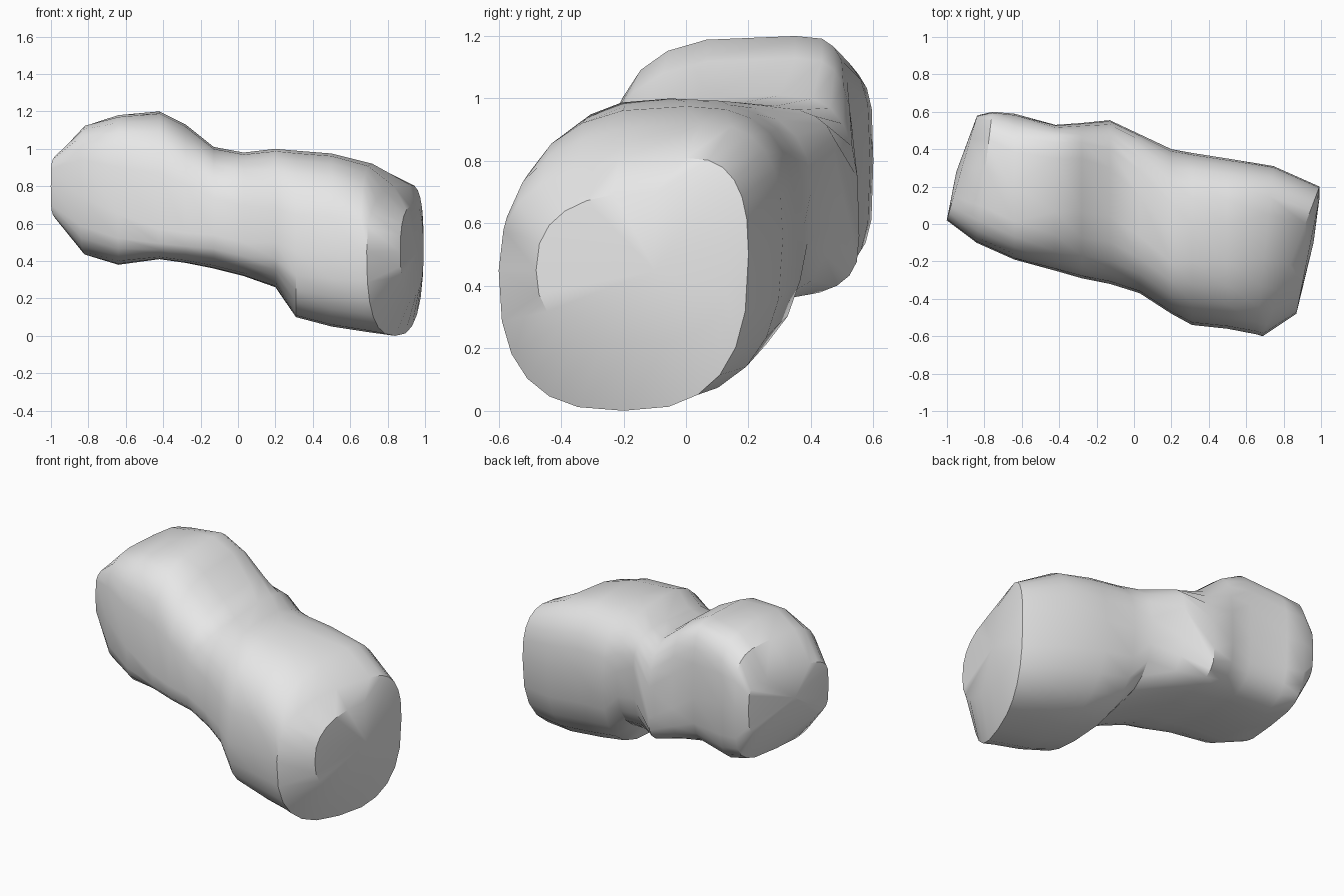
import bpy, bmesh
from math import sin, cos, pi, radians

cube = bpy.data.objects.get("Cube")
if cube:
    bpy.data.objects.remove(cube, do_unlink=True)

SIDES = 24

grey = bpy.data.materials.new("plain_grey")
grey.use_nodes = True
colour = (0.8, 0.8, 0.8, 1)
grey.diffuse_color = colour
grey.node_tree.nodes["Principled BSDF"].inputs["Base Color"].default_value = colour

# Cross-sections along the body: x, lean, front y, back y, bottom z, top z,
# y of the crest, y of the keel, z of the front bulge, z of the back bulge, roundness
sections = [
    (-.92, .29, .02, .58, .62, .97, .3, .3, .8, .8, .45),
    (-.80, .12, -.10, .60, .43, 1.13, .3, .25, .75, .8, .5),
    (-.64, 0, -.19, .59, .38, 1.18, .2, .2, .65, .8, .55),
    (-.42, 0, -.25, .53, .41, 1.20, .35, .15, .57, .75, .55),
    (-.28, 0, -.29, .54, .39, 1.13, .35, .15, .55, .65, .6),
    (-.13, 0, -.32, .555, .36, 1.01, .3, .2, .54, .56, .65),
    (.03, 0, -.37, .48, .32, .98, .15, .1, .5, .8, .65),
    (.20, 0, -.48, .40, .26, 1.0, -.05, 0, .5, .7, .75),
    (.31, 0, -.54, .38, .10, .99, 0, -.15, .45, .6, .75),
    (.50, 0, -.56, .35, .05, .975, 0, -.2, .45, .6, .75),
    (.70, .1, -.59, .31, .02, .92, .05, -.2, .45, .55, .75),
    (.84, .38, -.60, .20, 0, .81, 0, -.2, .45, .5, .75),
    (.93, .2, -.48, .14, .22, .70, -.1, -.15, .45, .45, .8),
]


def ring(bm, x, lean, y0, y1, z0, z1, crest, keel, front, back, power):
    """Join the four extreme points of a section with soft corner arcs."""
    quarters = [
        ((y1, back), (crest, z1)),
        ((crest, z1), (y0, front)),
        ((y0, front), (keel, z0)),
        ((keel, z0), (y1, back)),
    ]
    verts = []
    steps = SIDES // 4
    for q, (a, b) in enumerate(quarters):
        for i in range(steps):
            t = pi / 2 * i / steps
            c, s = cos(t) ** power, sin(t) ** power
            if q % 2 == 0:
                y, z = b[0] + (a[0] - b[0]) * c, a[1] + (b[1] - a[1]) * s
            else:
                y, z = a[0] + (b[0] - a[0]) * s, b[1] + (a[1] - b[1]) * c
            verts.append(bm.verts.new((x + lean * (y - (y0 + y1) / 2), y, z)))
    return verts


# Body: two blunt lobes joined by a waist
bm = bmesh.new()
rings = [ring(bm, *s) for s in sections]
for a, b in zip(rings, rings[1:]):
    for i in range(SIDES):
        j = (i + 1) % SIDES
        bm.faces.new((a[i], a[j], b[j], b[i]))

# End caps
for loop, tip in ((rings[0], (-.95, .28, .8)), (rings[-1], (.96, -.1, .45))):
    point = bm.verts.new(tip)
    for i in range(SIDES):
        bm.faces.new((loop[i], loop[(i + 1) % SIDES], point))
bmesh.ops.recalc_face_normals(bm, faces=bm.faces)

mesh = bpy.data.meshes.new("lobed_body")
bm.to_mesh(mesh)
bm.free()
mesh.materials.append(grey)
body = bpy.data.objects.new("lobed_body", mesh)
bpy.context.collection.objects.link(body)

# Smooth surface with crisp rims
for other in bpy.context.selected_objects:
    other.select_set(False)
body.select_set(True)
bpy.context.view_layer.objects.active = body
bpy.ops.object.shade_smooth_by_angle(angle=radians(35))
